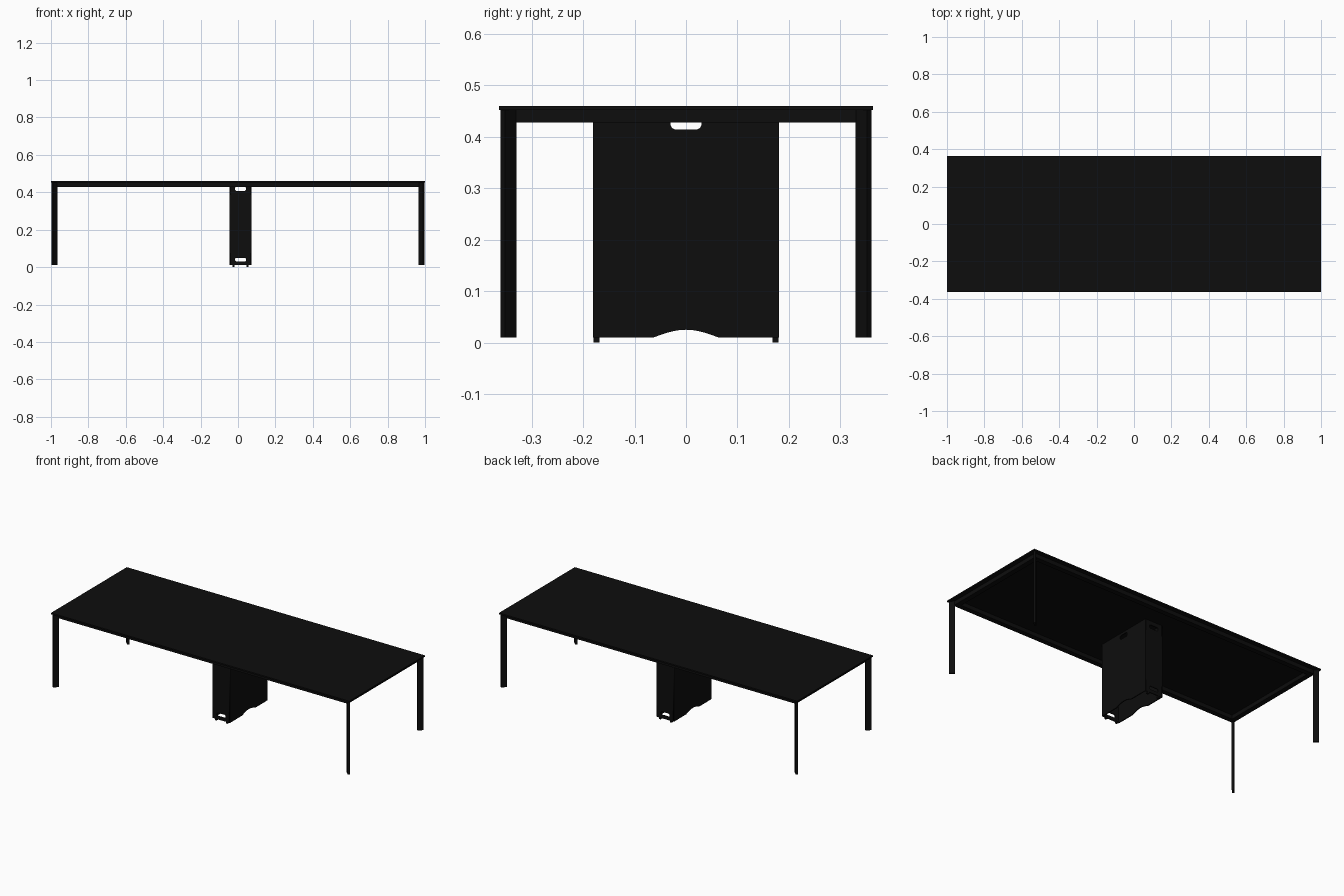
import bpy
from math import pi, sin, cos

if "Cube" in bpy.data.objects:
    bpy.data.objects.remove(bpy.data.objects["Cube"])

black = bpy.data.materials.new("black_finish")
black.diffuse_color = (0.004, 0.004, 0.004, 1)
black.use_nodes = True
black.node_tree.nodes["Principled BSDF"].inputs["Base Color"].default_value = black.diffuse_color


def box(name, center, size, angle=0.0):
    bpy.ops.mesh.primitive_cube_add(size=1, location=center, rotation=(0, 0, angle))
    ob = bpy.context.object
    ob.name = name
    ob.scale = size
    bpy.ops.object.transform_apply(location=False, rotation=False, scale=True)
    ob.data.materials.append(black)
    return ob


def slot(u, v, w, h, r, n=6):
    """Rounded rectangle outline centred on (u, v)."""
    pts = []
    for k, (su, sv) in enumerate(((1, 1), (-1, 1), (-1, -1), (1, -1))):
        for i in range(n + 1):
            a = (k + i / n) * pi / 2
            pts.append((u + su * (w / 2 - r) + r * cos(a), v + sv * (h / 2 - r) + r * sin(a)))
    return pts


def panel(name, loops, thickness, location, turn):
    """Upright sheet: filled outline (first loop) with holes (other loops)."""
    cu = bpy.data.curves.new(name, 'CURVE')
    cu.dimensions = '2D'
    cu.fill_mode = 'BOTH'
    cu.extrude = thickness / 2
    for pts in loops:
        sp = cu.splines.new('POLY')
        sp.points.add(len(pts) - 1)
        for p, (u, v) in zip(sp.points, pts):
            p.co = (u, v, 0, 1)
        sp.use_cyclic_u = True
    ob = bpy.data.objects.new(name, cu)
    bpy.context.collection.objects.link(ob)
    ob.location = location
    ob.rotation_euler = (pi / 2, 0, turn)
    bpy.ops.object.select_all(action='DESELECT')
    ob.select_set(True)
    bpy.context.view_layer.objects.active = ob
    bpy.ops.object.convert(target='MESH')
    ob.data.materials.append(black)


# table top
box("table_top", (0, 0, 0.456), (2, 0.726, 0.008))

# frame rails under the top
for s, side in ((-1, "a"), (1, "b")):
    box("long_rail_" + side, (0, s * 0.325, 0.44), (1.94, 0.03, 0.024))
    box("end_rail_" + side, (s * 0.96, 0, 0.44), (0.03, 0.66, 0.024))

# blade legs set diagonally at the corners
for sx in (-1, 1):
    for sy in (-1, 1):
        box("corner_leg", (sx * 0.981, sy * 0.345, 0.231), (0.032, 0.012, 0.442), sx * sy * pi / 4)

# hollow cable pedestal
CX, W, D, T = 0.0135, 0.118, 0.362, 0.006
Z0, Z1 = 0.01, 0.452

# broad sides: arched bottom edge and a grip slot at the top
arch = [(-0.063 + 0.126 * i / 16, Z0 + 0.015 * cos((i / 8 - 1) * pi / 2)) for i in range(17)]
side = [(-D / 2, Z0)] + arch + [(D / 2, Z0), (D / 2, Z1), (-D / 2, Z1)]
for s in (-1, 1):
    panel("pedestal_side", [side, slot(0, 0.4265, 0.06, 0.025, 0.011)], T,
          (CX + s * (W - T) / 2, 0, 0), pi / 2)

# narrow ends with slots at top and bottom
w = W / 2 - T
end = [(-w, Z0), (w, Z0), (w, Z1), (-w, Z1)]
for s in (-1, 1):
    panel("pedestal_end", [end, slot(0, 0.418, 0.06, 0.022, 0.01), slot(0, 0.04, 0.06, 0.02, 0.0095)],
          T, (CX, s * (D - T) / 2, 0), 0)

# pedestal feet
for sx in (-1, 1):
    for sy in (-1, 1):
        box("pedestal_foot", (CX + sx * 0.037, sy * 0.174, 0.006), (0.012, 0.012, 0.012))
